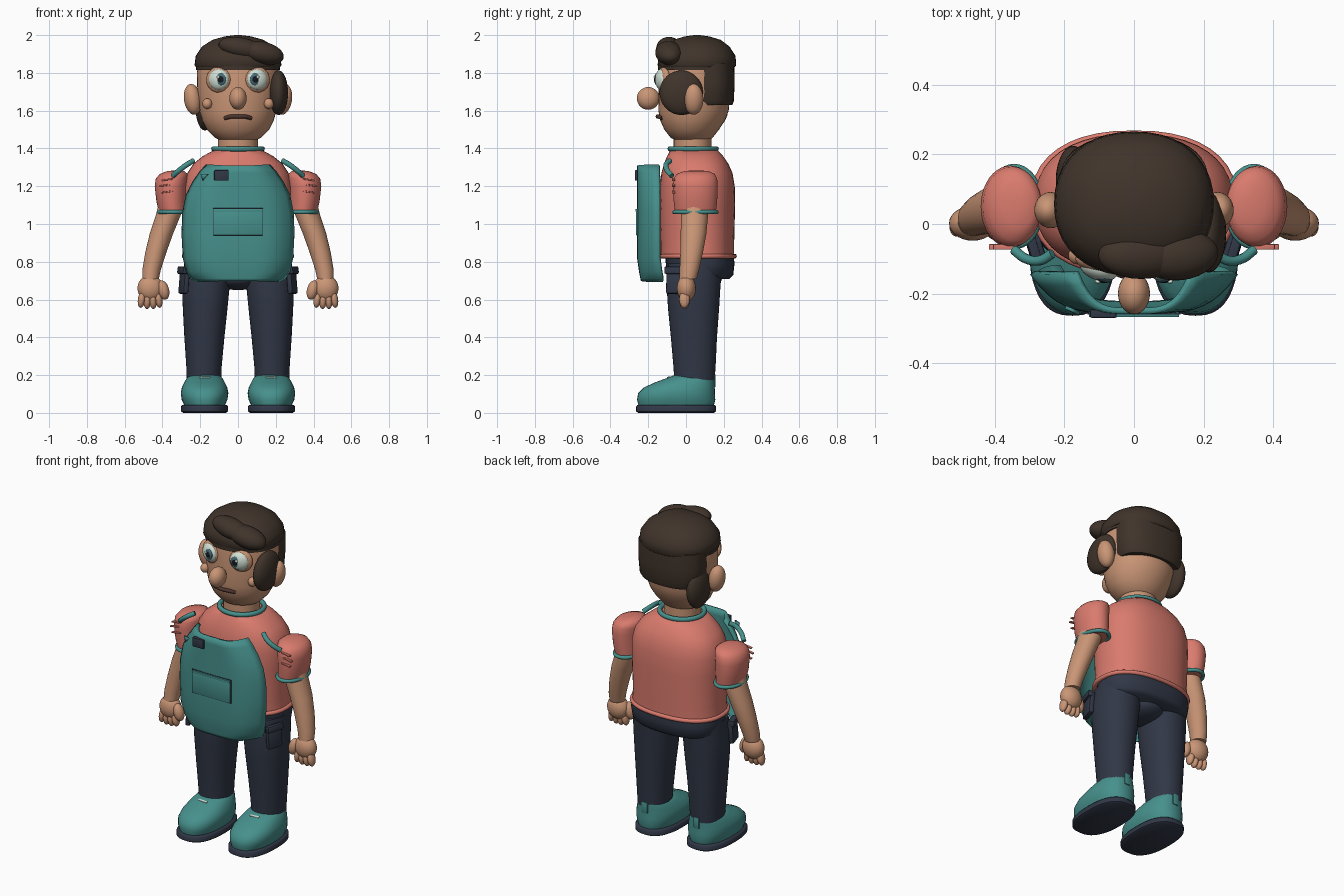
import bpy, bmesh, math
from mathutils import Vector


def material(name, r, g, b):
    m = bpy.data.materials.new(name)
    m.diffuse_color = [(c / 255) ** 2.2 for c in (r, g, b)] + [1]
    return m


SKIN = material("skin", 200, 148, 117)
CORAL = material("coral", 217, 122, 109)
TEAL = material("teal", 72, 143, 139)
NAVY = material("navy", 52, 58, 72)
HAIR = material("dark brown", 66, 55, 47)
WHITE = material("pale eye", 208, 224, 212)
IRIS = material("slate blue", 72, 108, 118)
BLACK = material("near black", 28, 32, 38)
MOUTH = material("mouth brown", 78, 56, 50)


def finish(bm, name, mat, angle=40):
    bmesh.ops.recalc_face_normals(bm, faces=bm.faces)
    me = bpy.data.meshes.new(name)
    bm.to_mesh(me)
    bm.free()
    me.materials.append(mat)
    ob = bpy.data.objects.new(name, me)
    bpy.context.collection.objects.link(ob)
    bpy.ops.object.select_all(action='DESELECT')
    bpy.context.view_layer.objects.active = ob
    ob.select_set(True)
    bpy.ops.object.shade_smooth_by_angle(angle=math.radians(angle))
    return ob


def loft(name, mat, rings, n=2.0, seg=40):
    """Stack of horizontal superellipse rings: (cx, cy, z, rx, ry)."""
    bm = bmesh.new()
    loops = []
    for cx, cy, z, rx, ry in rings:
        loop = []
        for i in range(seg):
            a = 2 * math.pi * i / seg
            c, s = math.cos(a), math.sin(a)
            loop.append(bm.verts.new((cx + rx * math.copysign(abs(c) ** (2 / n), c),
                                      cy + ry * math.copysign(abs(s) ** (2 / n), s), z)))
        loops.append(loop)
    for a, b in zip(loops, loops[1:]):
        for i in range(seg):
            j = (i + 1) % seg
            bm.faces.new((a[i], a[j], b[j], b[i]))
    bm.faces.new(loops[0])
    bm.faces.new(loops[-1])
    return finish(bm, name, mat, 50)


def ball(name, mat, loc, radii, rot=(0, 0, 0)):
    bm = bmesh.new()
    bmesh.ops.create_uvsphere(bm, u_segments=28, v_segments=18, radius=1)
    bmesh.ops.scale(bm, vec=radii, verts=bm.verts)
    ob = finish(bm, name, mat, 180)
    ob.location, ob.rotation_euler = loc, rot
    return ob


def box(name, mat, loc, size, bevel=0.004, rot=(0, 0, 0)):
    bm = bmesh.new()
    bmesh.ops.create_cube(bm, size=1)
    bmesh.ops.scale(bm, vec=size, verts=bm.verts)
    bmesh.ops.bevel(bm, geom=bm.edges[:], offset=bevel, segments=2, affect='EDGES', profile=0.5)
    ob = finish(bm, name, mat)
    ob.location, ob.rotation_euler = loc, rot
    return ob


def tube(name, mat, points, r, cyclic=False):
    cu = bpy.data.curves.new(name, 'CURVE')
    cu.dimensions = '3D'
    cu.bevel_depth, cu.bevel_resolution, cu.use_fill_caps = r, 3, True
    sp = cu.splines.new('POLY' if cyclic else 'BEZIER')
    if cyclic:
        sp.points.add(len(points) - 1)
        for p, co in zip(sp.points, points):
            p.co = (*co, 1)
        sp.use_cyclic_u, sp.use_smooth = True, True
    else:
        sp.bezier_points.add(len(points) - 1)
        for p, co in zip(sp.bezier_points, points):
            p.co = co
            p.handle_left_type = p.handle_right_type = 'AUTO'
    cu.materials.append(mat)
    ob = bpy.data.objects.new(name, cu)
    bpy.context.collection.objects.link(ob)
    return ob


def ring(name, mat, c, rx, ry, r, n=2.0):
    pts = []
    for i in range(40):
        a = 2 * math.pi * i / 40
        x, y = math.cos(a), math.sin(a)
        pts.append((c[0] + rx * math.copysign(abs(x) ** (2 / n), x),
                    c[1] + ry * math.copysign(abs(y) ** (2 / n), y), c[2]))
    return tube(name, mat, pts, r, True)


# Head and neck
loft("neck", SKIN, [(0, .035, 1.36, .105, .1), (0, .035, 1.48, .105, .1)])
loft("head", SKIN, [(0, .03, 1.44, .085, .08), (0, .03, 1.455, .12, .11), (0, .03, 1.5, .165, .145),
                    (0, .035, 1.55, .19, .172), (0, .04, 1.6, .203, .186), (0, .045, 1.7, .215, .19),
                    (0, .05, 1.8, .218, .193), (0, .05, 1.88, .205, .18), (0, .05, 1.94, .15, .14)])
ball("nose", SKIN, (0, -.2, 1.665), (.046, .06, .06))
tube("mouth", MOUTH, [(-.07, -.124, 1.56), (-.035, -.145, 1.569), (0, -.15, 1.569),
                      (.035, -.145, 1.569), (.07, -.124, 1.56)], .011)

# Hair
loft("hair_cap", HAIR, [(0, .058, 1.83, .222, .2), (0, .058, 1.84, .23, .208), (0, .058, 1.89, .224, .204),
                        (0, .058, 1.94, .19, .172), (0, .058, 1.975, .135, .125),
                        (0, .058, 1.993, .07, .065), (0, .058, 2.0, .015, .015)], 2.2)
loft("back_hair", HAIR, [(0, .125, 1.63, .19, .12), (0, .125, 1.65, .205, .128),
                         (0, .125, 1.75, .213, .133), (0, .125, 1.85, .213, .13)], 2.3)
loft("front_hairline", HAIR, [(0, .05, 1.815, .222, .198), (0, .05, 1.85, .224, .2)])
ball("fringe_left", HAIR, (.02, -.09, 1.93), (.125, .068, .056), (0, .2, 0))
ball("fringe_right", HAIR, (.13, -.09, 1.905), (.115, .072, .06), (0, .22, .1))
ball("sideburn_right", HAIR, (.215, -.025, 1.695), (.05, .115, .118))
ball("sideburn_left", HAIR, (-.175, .125, 1.62), (.05, .1, .125))

# Shirt
loft("shirt", CORAL, [(0, .06, .82, .285, .195), (0, .06, .9, .278, .195), (0, .06, 1.1, .285, .2),
                      (0, .06, 1.2, .285, .198), (0, .058, 1.27, .268, .188), (0, .054, 1.32, .235, .17),
                      (0, .048, 1.36, .185, .148), (0, .042, 1.39, .13, .125)], 2.35)
ring("shirt_hem", CORAL, (0, .06, .83), .285, .196, .013, 2.35)
ring("collar", TEAL, (0, .038, 1.398), .128, .122, .014)

# Apron sheet wrapped around the front
prof = [(.7, .215), (.715, .245), (.75, .268), (.82, .285), (.95, .292), (1.06, .288),
        (1.15, .27), (1.22, .235), (1.27, .2), (1.31, .165)]
bm = bmesh.new()
rows = []
for z, w in prof:
    us = [i / 12 - 1 for i in range(25)]
    rows.append([bm.verts.new((u * w, -.25 + .11 * abs(u) ** 4 + .02 * max(0, (.8 - z) / .1), z))
                 for u in us])
for a, b in zip(rows, rows[1:]):
    for i in range(24):
        bm.faces.new((a[i], a[i + 1], b[i + 1], b[i]))
apron = finish(bm, "apron", TEAL, 45)
sol = apron.modifiers.new("thickness", 'SOLIDIFY')
sol.thickness, sol.offset = .018, 0
box("apron_pocket", TEAL, (0, -.256, 1.01), (.26, .02, .14))
box("pocket_seam", NAVY, (0, -.258, 1.01), (.267, .005, .147), .001)
box("pocket_lip", TEAL, (0, -.264, 1.072), (.26, .008, .014), .002)
box("badge", NAVY, (-.088, -.258, 1.257), (.076, .024, .056))
bm = bmesh.new()
bm.faces.new([bm.verts.new(p) for p in ((-.195, -.235, 1.265), (-.155, -.253, 1.265), (-.185, -.24, 1.23))])
tag = finish(bm, "apron_tag", TEAL)
tag.modifiers.new("thickness", 'SOLIDIFY').thickness = .01

# Hips
loft("hips", NAVY, [(0, .07, .71, .255, .16), (0, .075, .73, .275, .175), (0, .075, .79, .285, .182),
                    (0, .07, .85, .275, .18)], 2.4)
ball("crotch", NAVY, (0, .06, .71), (.12, .13, .06))

for s, side in ((-1, "left"), (1, "right")):
    # Face details
    ball(side + "_ear", SKIN, (s * .24, .04, 1.66), (.046, .052, .082), (0, s * .15, 0))
    ball(side + "_cheek", SKIN, (s * .163, -.09, 1.637), (.026, .026, .028))
    turn = (0, 0, s * .3)
    for part, mat, x, y, z, r, d in (("eye_rim", SKIN, .103, -.116, 1.764, .068, .03),
                                     ("eye", WHITE, .101, -.128, 1.765, .056, .034),
                                     ("iris", IRIS, .096, -.153, 1.766, .034, .012),
                                     ("pupil", BLACK, .093, -.16, 1.766, .02, .009),
                                     ("eye_glint", WHITE, .105, -.166, 1.778, .008, .005)):
        ball(f"{side}_{part}", mat, (s * x, y, z), (r, d, r), turn)

    # Sleeve, trim and seam ridges
    loft(side + "_sleeve", CORAL, [(s * .345, .05, 1.06, .073, .108), (s * .352, .05, 1.12, .08, .115),
                                   (s * .355, .05, 1.2, .086, .118), (s * .35, .05, 1.24, .085, .115),
                                   (s * .34, .052, 1.265, .074, .1), (s * .33, .055, 1.28, .045, .065),
                                   (s * .325, .055, 1.284, .01, .015)])
    ring(side + "_sleeve_trim", TEAL, (s * .345, .05, 1.063), .075, .112, .011)
    for k, z in enumerate((1.17, 1.205, 1.235)):
        box(f"{side}_sleeve_ridge_{k}", CORAL, (s * (.375 + .012 * (k % 2)), -.066, z),
            (.06, .016, .008), .002, (0, s * .15, 0))

    # Apron strap
    tube(side + "_strap", TEAL, [(s * .345, -.075, 1.255), (s * .31, -.1, 1.285),
                                 (s * .27, -.105, 1.315), (s * .235, -.085, 1.335)], .014)

    # Arm and hand
    loft(side + "_arm", SKIN, [(s * .35, .045, 1.15, .06, .072), (s * .368, .045, 1.05, .066, .072),
                               (s * .405, .04, .95, .062, .068), (s * .435, .03, .85, .056, .06),
                               (s * .457, .018, .76, .049, .052), (s * .463, .01, .71, .044, .046)])
    ball(side + "_palm", SKIN, (s * .464, .002, .66), (.068, .05, .07))
    ball(side + "_thumb", SKIN, (s * .395, -.015, .65), (.03, .032, .052), (0, s * .25, 0))
    for k in range(4):
        ball(f"{side}_finger_{k}", SKIN, (s * (.42 + .03 * k), -.008, .592 + .006 * abs(k - 1.5)),
             (.02, .028, .045), (0, s * (.15 - .1 * k), 0))

    # Trouser leg and hip pouch
    loft(side + "_leg", NAVY, [(s * .18, .045, .15, .09, .105), (s * .18, .045, .25, .094, .112),
                               (s * .178, .042, .4, .106, .122), (s * .174, .04, .55, .118, .135),
                               (s * .17, .04, .68, .127, .143), (s * .165, .05, .79, .12, .145)], 2.15)
    box(side + "_pouch", NAVY, (s * .285, -.055, .70), (.03, .1, .14), .01, (0, s * -.08, s * -.3))
    box(side + "_pouch_flap", NAVY, (s * .293, -.06, .755), (.03, .11, .04), .008, (0, s * -.08, s * -.3))

    # Shoe
    loft(side + "_sole", NAVY, [(s * .177, -.052, .005, .118, .205), (s * .177, -.052, 0, .112, .2),
                                (s * .177, -.052, .008, .125, .212), (s * .177, -.052, .034, .125, .212),
                                (s * .177, -.052, .042, .118, .205)][1:], 2.5)
    loft(side + "_shoe", TEAL, [(s * .177, -.052, .04, .108, .2), (s * .177, -.052, .07, .121, .207),
                                (s * .177, -.05, .105, .126, .203), (s * .177, -.035, .135, .12, .187),
                                (s * .177, -.008, .16, .108, .16), (s * .177, .022, .182, .096, .13),
                                (s * .177, .045, .2, .08, .107)], 2.3)
    box(side + "_heel_tab", TEAL, (s * .177, .148, .17), (.04, .018, .07), .006)
    box(side + "_lace", WHITE, (s * .177, -.092, .187), (.06, .012, .008), .002, (.4, 0, s * .1))
